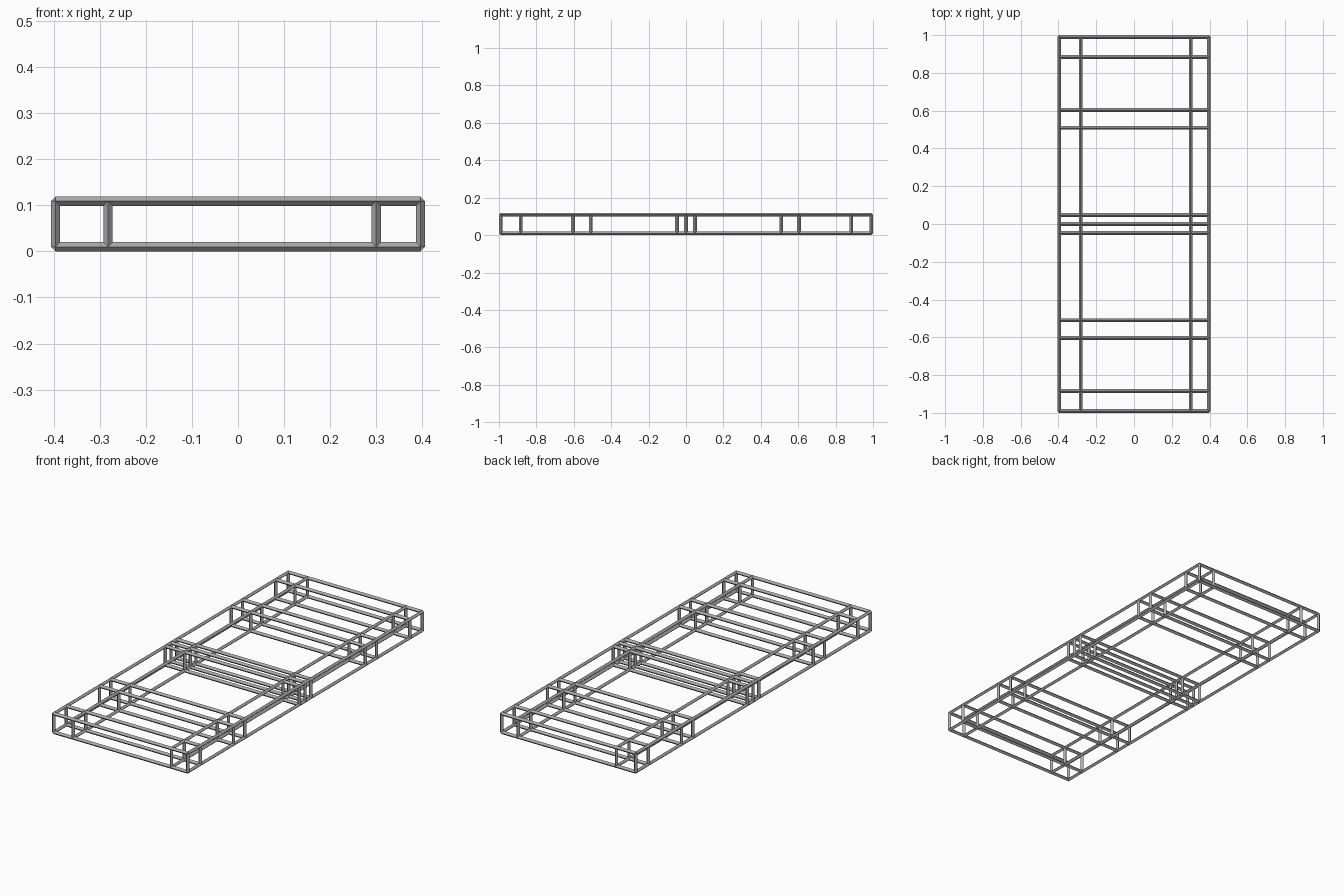
import bpy, bmesh
from mathutils import Vector

cube = bpy.data.objects.get("Cube")
if cube:
    bpy.data.objects.remove(cube, do_unlink=True)

RADIUS = 0.01
XS = [-0.396, -0.282, 0.3, 0.396]
YS = [-0.99, -0.884, -0.604, -0.509, -0.048, 0, 0.048, 0.509, 0.604, 0.884, 0.99]
ZS = [RADIUS, 0.109]

steel = bpy.data.materials.new("grey steel")
steel.use_nodes = True
colour = (0.4, 0.4, 0.4, 1)
steel.diffuse_color = colour
steel.node_tree.nodes["Principled BSDF"].inputs["Base Color"].default_value = colour


def bar(bm, start, end):
    """Four-sided bar with its corners pointing along the axes."""
    start, end = Vector(start), Vector(end)
    axis = end - start
    turn = Vector((0, 0, 1)).rotation_difference(axis).to_matrix().to_4x4()
    turn.translation = (start + end) / 2
    bmesh.ops.create_cone(bm, cap_ends=True, segments=4, radius1=RADIUS,
                          radius2=RADIUS, depth=axis.length, matrix=turn)


def bar_set(name, bars):
    bm = bmesh.new()
    for start, end in bars:
        bar(bm, start, end)
    mesh = bpy.data.meshes.new(name)
    bm.to_mesh(mesh)
    bm.free()
    mesh.materials.append(steel)
    bpy.context.collection.objects.link(bpy.data.objects.new(name, mesh))


# Long rails running front to back
bar_set("long_rails", [((x, YS[0], z), (x, YS[-1], z)) for x in XS for z in ZS])
# Cross bars running side to side
bar_set("cross_bars", [((XS[0], y, z), (XS[-1], y, z)) for y in YS for z in ZS])
# Short posts joining the lower and upper grids
bar_set("posts", [((x, y, ZS[0]), (x, y, ZS[1])) for x in XS for y in YS])
